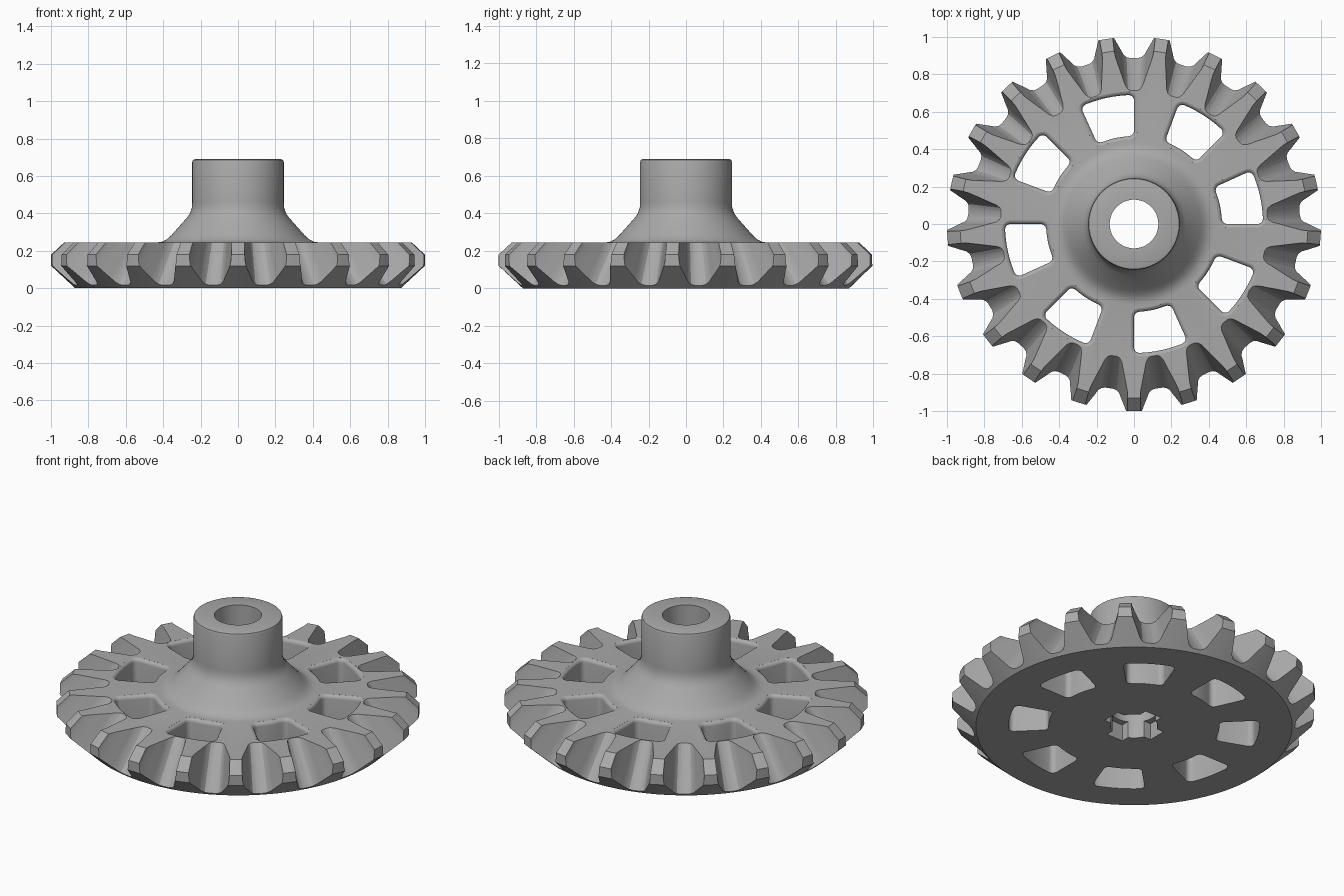
import bpy
import bmesh
from math import sin, cos, pi, radians, hypot

cube = bpy.data.objects.get("Cube")
if cube:
    bpy.data.objects.remove(cube)

TEETH = 21
HOLES = 8
APEX = 1.18      # height where all tooth lines converge
STEEL = bpy.data.materials.new("plain_grey")
STEEL.use_nodes = True
GREY = (0.4, 0.4, 0.4, 1)
STEEL.diffuse_color = GREY
STEEL.node_tree.nodes["Principled BSDF"].inputs["Base Color"].default_value = GREY


def make_object(name, bm):
    bmesh.ops.recalc_face_normals(bm, faces=bm.faces)
    mesh = bpy.data.meshes.new(name)
    bm.to_mesh(mesh)
    bm.free()
    mesh.materials.append(STEEL)
    ob = bpy.data.objects.new(name, mesh)
    bpy.context.collection.objects.link(ob)
    return ob


def loft(bm, rings):
    """Closed solid through matching rings of points."""
    loops = [[bm.verts.new(p) for p in ring] for ring in rings]
    n = len(loops[0])
    for a, b in zip(loops, loops[1:]):
        for i in range(n):
            j = (i + 1) % n
            bm.faces.new((a[i], a[j], b[j], b[i]))
    bm.faces.new(loops[0][::-1])
    bm.faces.new(loops[-1])


def turn(p, a):
    x, y, z = p
    return (x * cos(a) - y * sin(a), x * sin(a) + y * cos(a), z)


def revolve(name, profile, steps):
    bm = bmesh.new()
    rings = [[bm.verts.new(turn((r, 0, z), 2 * pi * s / steps)) for r, z in profile]
             for s in range(steps)]
    n = len(profile)
    for s in range(steps):
        a, b = rings[s], rings[(s + 1) % steps]
        for i in range(n):
            j = (i + 1) % n
            bm.faces.new((a[i], a[j], b[j], b[i]))
    return make_object(name, bm)


def cut(target, cutter):
    mod = target.modifiers.new(cutter.name, 'BOOLEAN')
    mod.operation = 'DIFFERENCE'
    mod.solver = 'EXACT'
    mod.object = cutter
    cutter.hide_render = True
    bpy.context.view_layer.objects.active = target
    bpy.ops.object.modifier_apply(modifier=mod.name)
    bpy.data.objects.remove(cutter)


# Turned blank: bore, hub with rounded lip, flared foot, disc and chamfered rim
gear = revolve("bevel_gear", [
    (0.13, 0), (0.87, 0), (1.0, 0.12), (1.0, 0.18), (0.93, 0.245),
    (0.43, 0.245), (0.405, 0.249), (0.38, 0.262), (0.355, 0.285),
    (0.275, 0.375), (0.257, 0.4), (0.247, 0.43), (0.245, 0.46),
    (0.245, 0.675), (0.241, 0.686), (0.23, 0.69), (0.13, 0.69)], 126)

# Tooth gaps: (radius, half width) on the back cone, shrinking toward the apex
half = [(0.887, 0.02), (0.892, 0.04), (0.905, 0.056), (0.93, 0.07),
        (0.96, 0.088), (1.0, 0.111), (1.06, 0.128)]
section = [(r, -w) for r, w in reversed(half)] + half
bm = bmesh.new()
for k in range(TEETH):
    a = pi / 2 + 2 * pi * k / TEETH
    rings = []
    for s in (1.12, 0.74):
        rings.append([turn((r * s, w * s, APEX + (r - 0.87 - APEX) * s), a)
                      for r, w in section])
    loft(bm, rings)
cut(gear, make_object("tooth_gap_cutter", bm))


def window(grow, z, start):
    """Rounded ring sector, grown outward by the given amount."""
    r0, r1, fil = 0.47 - grow, 0.69 + grow, 0.03 + grow
    a0, a1 = start, start + radians(24.5)
    pts = []
    for r, a, sr, sa in ((r0, a0, 1, 1), (r1, a0, -1, 1),
                         (r1, a1, -1, -1), (r0, a1, 1, -1)):
        rc = r + sr * fil
        ac = a + sa * (fil - grow) / rc
        # corner arc in local radial and tangential directions
        for i in range(6):
            t = i / 5 * pi / 2
            if sr * sa < 0:
                t = pi / 2 - t
            p = (rc - sr * fil * sin(t), -sa * fil * cos(t), z)
            if sr * sa > 0:
                p = (rc - sr * fil * sin(pi / 2 - t), -sa * fil * cos(pi / 2 - t), z)
            pts.append(turn(p, ac))
        # arcs along the inner and outer sides
        if sa * sr < 0:
            for i in range(1, 6):
                pts.append(turn((r, 0, z), ac + (a1 + a0 - 2 * ac) * i / 6))
    # keep the outline ordered around its centre
    mid = turn(((r0 + r1) / 2, 0, 0), (a0 + a1) / 2)
    from math import atan2
    return sorted(pts, key=lambda p: atan2(*reversed(turn(
        (p[0] - mid[0], p[1] - mid[1], 0), -(a0 + a1) / 2)[:2])))


# Windows through the disc, with rounded upper edges
bm = bmesh.new()
LIP = 0.022
for k in range(HOLES):
    start = 2 * pi * k / HOLES
    layers = [(0, -0.05)]
    for i in range(5):
        t = i / 4 * pi / 2 * 0.9
        layers.append((LIP * (1 - cos(t)), 0.245 - LIP + LIP * sin(t)))
    layers.append((LIP, 0.3))
    loft(bm, [window(g, z, start) for g, z in layers])
cut(gear, make_object("window_cutter", bm))

# Cross shaped socket under the bore
bm = bmesh.new()
L, W = 0.165, 0.055
arm = [(L, -W), (L, W), (W, W)]
cross = [turn((x, y, 0), k * pi / 2) for k in range(4) for x, y in arm]
loft(bm, [[(x, y, z) for x, y, _ in cross] for z in (-0.05, 0.1)])
cut(gear, make_object("socket_cutter", bm))

bpy.ops.object.select_all(action='DESELECT')
gear.select_set(True)
bpy.context.view_layer.objects.active = gear
bpy.ops.object.shade_smooth_by_angle(angle=radians(28))
